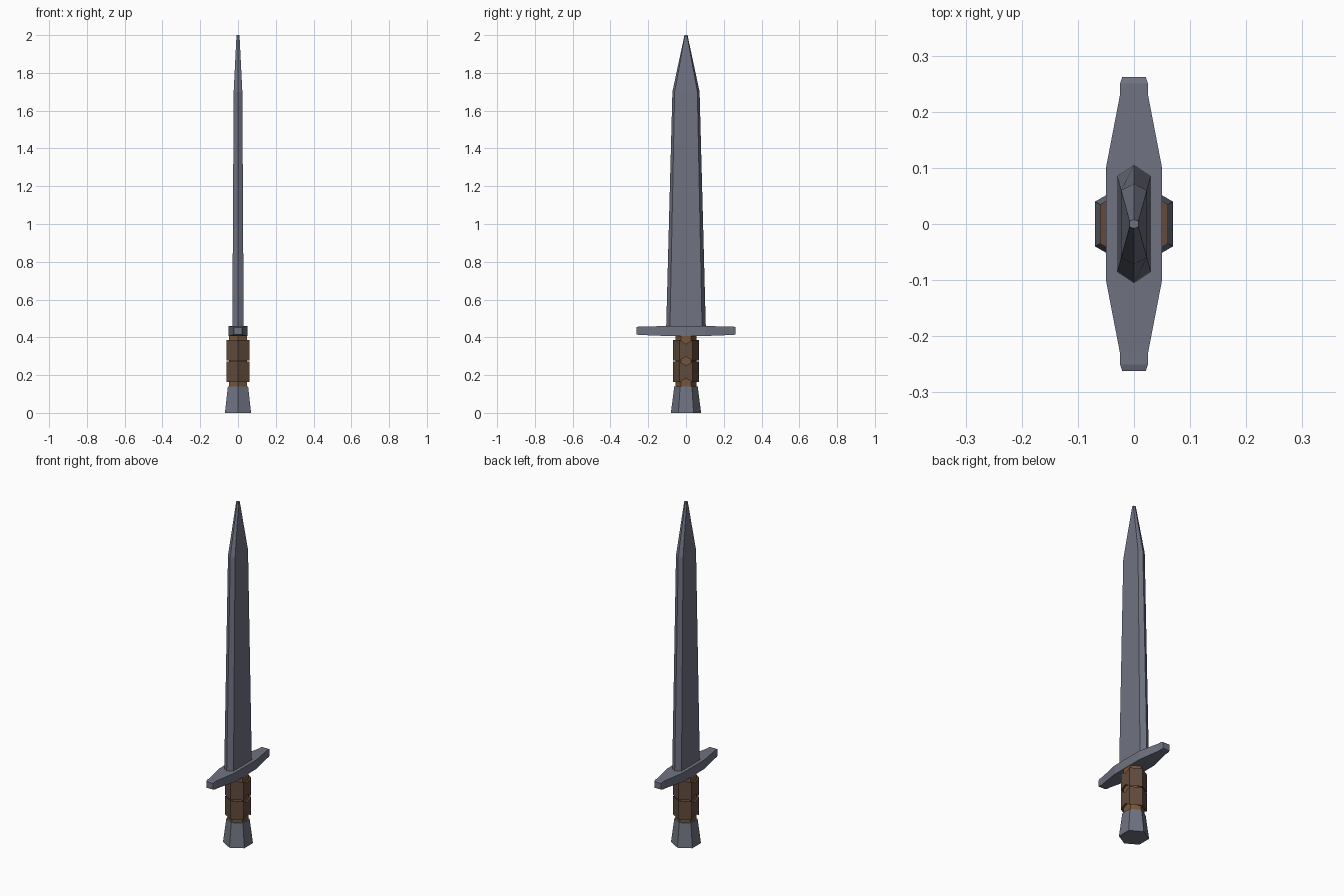
import bpy, bmesh
from math import sin, cos, radians

if "Cube" in bpy.data.objects:
    bpy.data.objects.remove(bpy.data.objects["Cube"])


def material(name, rgb):
    m = bpy.data.materials.new(name)
    m.diffuse_color = (*rgb, 1)
    m.use_nodes = True
    m.node_tree.nodes["Principled BSDF"].inputs["Base Color"].default_value = m.diffuse_color
    return m


STEEL = material("steel", (0.16, 0.17, 0.22))
LEATHER = material("leather", (0.12, 0.07, 0.045))
WOOD = material("wood", (0.19, 0.09, 0.04))


def loft(name, rings, mat):
    """Skin a stack of equal-length point rings and cap both ends."""
    bm = bmesh.new()
    loops = [[bm.verts.new(p) for p in ring] for ring in rings]
    n = len(loops[0])
    for a, b in zip(loops, loops[1:]):
        for i in range(n):
            j = (i + 1) % n
            bm.faces.new((a[i], a[j], b[j], b[i]))
    bm.faces.new(loops[0][::-1])
    bm.faces.new(loops[-1])
    bmesh.ops.recalc_face_normals(bm, faces=bm.faces)
    mesh = bpy.data.meshes.new(name)
    bm.to_mesh(mesh)
    bm.free()
    mesh.materials.append(mat)
    obj = bpy.data.objects.new(name, mesh)
    bpy.context.collection.objects.link(obj)
    return obj


def hexagon(r, z):
    # corners point along +y and -y
    return [(r * cos(radians(30 + 60 * i)), r * sin(radians(30 + 60 * i)), z)
            for i in range(6)]


def wrap_ring(r, z, notch):
    # hexagon with an extra, vertically shifted point on each broad side
    h = hexagon(r, z)
    x = h[0][0]
    return h[:3] + [(-x, 0, z + notch)] + h[3:] + [(x, 0, z + notch)]


def blade_ring(x, y_flat, y_edge, z):
    return [(x, -y_flat, z), (x, y_flat, z), (0, y_edge, z),
            (-x, y_flat, z), (-x, -y_flat, z), (0, -y_edge, z)]


def guard_ring(x, y, z0, z1):
    return [(-x, y, z0), (x, y, z0), (x, y, z1), (-x, y, z1)]


# Pommel and grip core
loft("pommel", [hexagon(0.08, 0), hexagon(0.062, 0.14)], STEEL)
loft("grip_core", [hexagon(0.055, 0.13), hexagon(0.055, 0.42)], WOOD)

# Two leather wraps with notched rims
for i, z in enumerate((0.163, 0.277)):
    loft(f"grip_wrap_{i + 1}",
         [wrap_ring(0.07, z, 0.02), wrap_ring(0.07, z + 0.108, -0.02)], LEATHER)

# Crossguard, tapering to small end blocks
half = [(0.05, 0.1, 0.407, 0.46), (0.025, 0.23, 0.412, 0.457),
        (0.025, 0.25, 0.412, 0.457), (0.021, 0.262, 0.416, 0.453)]
loft("crossguard",
     [guard_ring(x, -y, a, b) for x, y, a, b in half[::-1]] +
     [guard_ring(*h) for h in half], STEEL)

# Blade
loft("blade", [blade_ring(0.03, 0.085, 0.105, 0.45),
               blade_ring(0.023, 0.06, 0.072, 1.7),
               blade_ring(0.008, 0.005, 0.008, 2.0)], STEEL)
